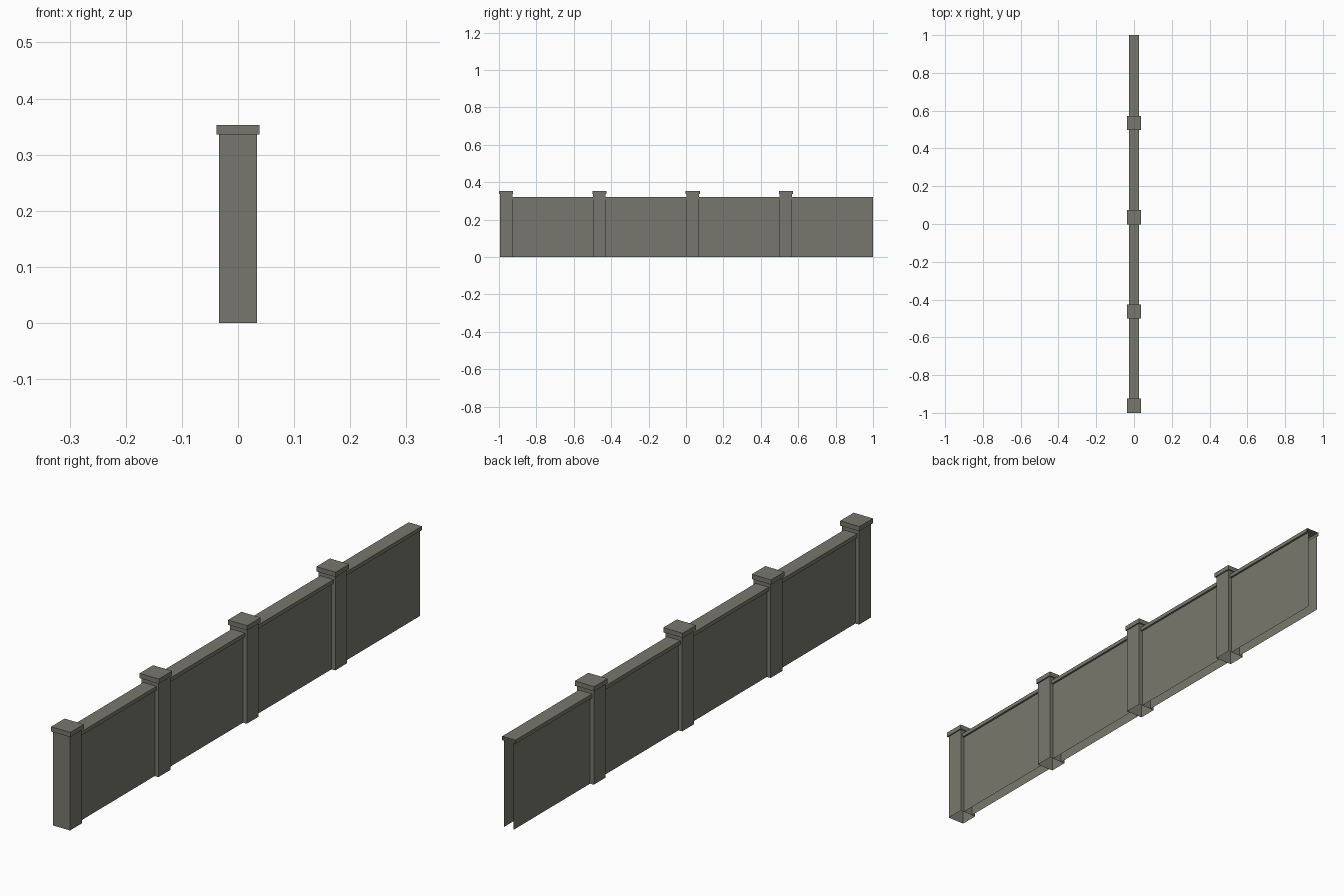
import bpy, bmesh

if "Cube" in bpy.data.objects:
    bpy.data.objects.remove(bpy.data.objects["Cube"])

STONE = bpy.data.materials.new("grey_stone")
STONE.diffuse_color = (0.19, 0.187, 0.153, 1)
STONE.use_nodes = True
STONE.node_tree.nodes["Principled BSDF"].inputs["Base Color"].default_value = STONE.diffuse_color

TILE = 0.4988      # spacing of the repeating bay
POST = 0.0335      # half width of a post
CAP = 0.038        # half width of a post cap
WALL = 0.019       # half thickness of a panel
COPING = 0.026     # half width of the coping


def finish(name, bm):
    mesh = bpy.data.meshes.new(name)
    bm.to_mesh(mesh)
    bm.free()
    mesh.materials.append(STONE)
    obj = bpy.data.objects.new(name, mesh)
    bpy.context.collection.objects.link(obj)


def post(name, yc):
    # square rings stacked upward, open at the bottom, closed on top
    bm = bmesh.new()
    rings = []
    for r, z in ((POST, 0), (POST, 0.336), (CAP, 0.336), (CAP, 0.353)):
        rings.append([bm.verts.new((sx * r, yc + sy * r, z))
                      for sx, sy in ((-1, -1), (1, -1), (1, 1), (-1, 1))])
    for a, b in zip(rings, rings[1:]):
        for i in range(4):
            j = (i + 1) % 4
            bm.faces.new((a[i], a[j], b[j], b[i]))
    bm.faces.new(rings[-1])
    finish(name, bm)


def panel(name, y0, y1):
    # open section: two thin sheets carrying an overhanging coping
    half = [(WALL, 0), (WALL, 0.308), (COPING, 0.308), (COPING, 0.322)]
    profile = half + [(-x, z) for x, z in reversed(half)]
    bm = bmesh.new()
    a = [bm.verts.new((x, y0, z)) for x, z in profile]
    b = [bm.verts.new((x, y1, z)) for x, z in profile]
    for i in range(len(profile) - 1):
        bm.faces.new((a[i], b[i], b[i + 1], a[i + 1]))
    finish(name, bm)


# four bays, each a post followed by a wall panel
for i in range(4):
    yc = -1 + CAP + i * TILE
    post(f"post_{i + 1}", yc)
    panel(f"wall_panel_{i + 1}", yc + POST, yc - POST + TILE)
